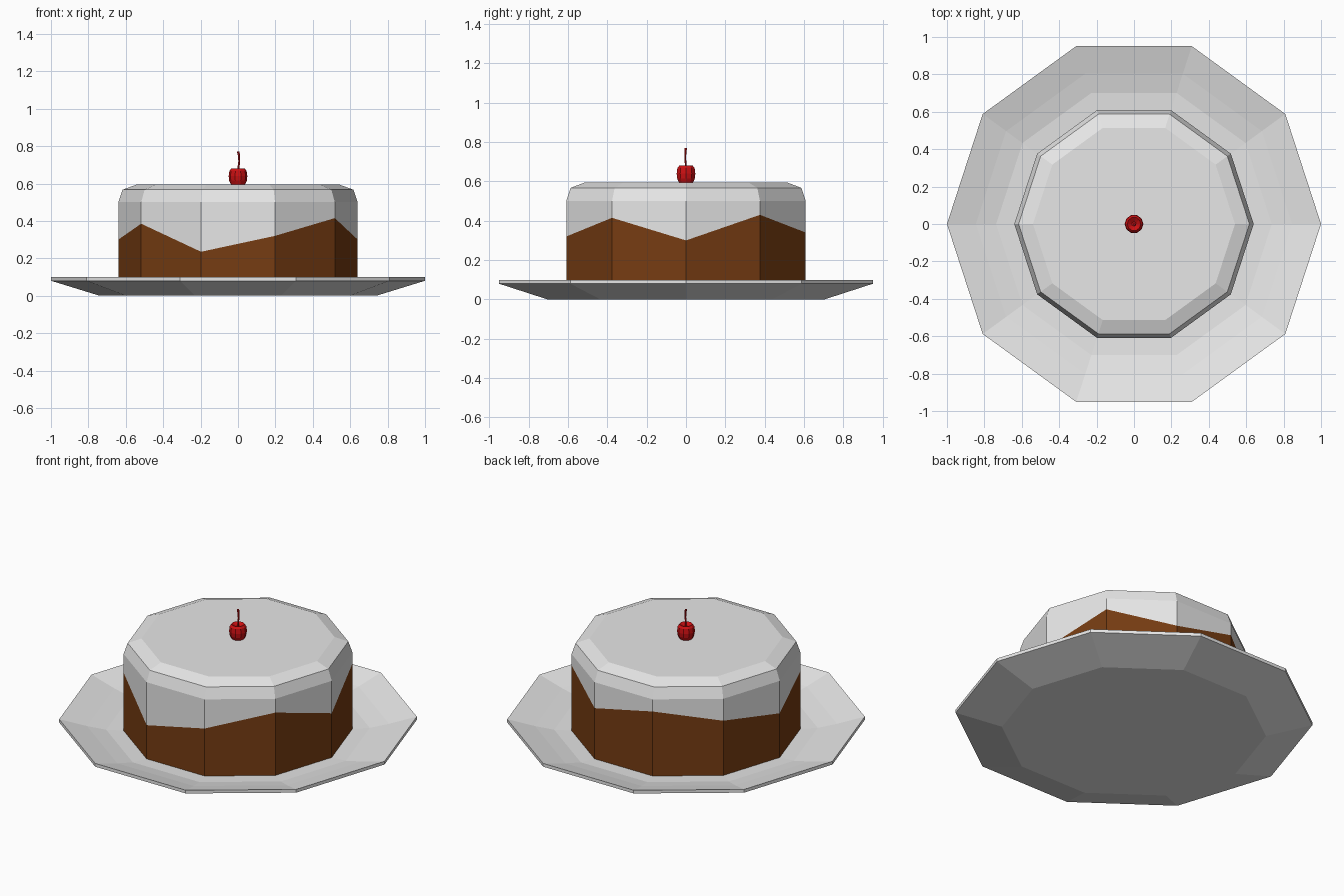
import bpy, math
from math import sin, cos, pi

if "Cube" in bpy.data.objects:
    bpy.data.objects.remove(bpy.data.objects["Cube"])


def material(name, rgb):
    m = bpy.data.materials.new(name)
    m.diffuse_color = (*rgb, 1)
    m.use_nodes = True
    m.node_tree.nodes["Principled BSDF"].inputs["Base Color"].default_value = m.diffuse_color
    return m


white = material("white", (0.8, 0.8, 0.8))
brown = material("chocolate_brown", (0.18, 0.045, 0.006))
red = material("cherry_red", (0.6, 0.005, 0.006))


def add_loft(name, rings, mats, band_mats=None):
    """Bridge equal-length rings of points and cap both ends."""
    n = len(rings[0])
    verts = [p for ring in rings for p in ring]
    faces, idx = [tuple(reversed(range(n)))], [0]
    for k in range(len(rings) - 1):
        for i in range(n):
            j = (i + 1) % n
            faces.append((k * n + i, k * n + j, (k + 1) * n + j, (k + 1) * n + i))
            idx.append(band_mats[k] if band_mats else 0)
    faces.append(tuple(range(len(verts) - n, len(verts))))
    idx.append(band_mats[-1] if band_mats else 0)
    me = bpy.data.meshes.new(name)
    me.from_pydata(verts, [], faces)
    for m in mats:
        me.materials.append(m)
    for p, i in zip(me.polygons, idx):
        p.material_index = i
    ob = bpy.data.objects.new(name, me)
    bpy.context.collection.objects.link(ob)
    return ob


def ring(r, z, n=10, cx=0, cy=0):
    """z may be one height or one height per corner."""
    zs = z if isinstance(z, list) else [z] * n
    return [(cx + r * cos(2 * pi * i / n), cy + r * sin(2 * pi * i / n), zs[i])
            for i in range(n)]


# Plate: shallow ten-sided dish
plate = [(0.74, 0), (1.0, 0.08), (1.0, 0.10), (0.845, 0.057), (0.737, 0.033), (0.60, 0.025)]
add_loft("plate", [ring(r, z) for r, z in plate], [white])

# Cake with an uneven icing edge, flush with the sponge
drip = [0.30, 0.43, 0.34, 0.425, 0.365, 0.30, 0.385, 0.235, 0.32, 0.415]
add_loft("cake", [ring(0.64, 0.025), ring(0.64, drip), ring(0.64, 0.50),
                  ring(0.617, 0.567), ring(0.54, 0.595)],
         [brown, white], [0, 1, 1, 1])

# Cherry with a dimple on top
cherry = [(0.036, 0.59), (0.047, 0.615), (0.050, 0.64), (0.046, 0.668),
          (0.036, 0.68), (0.012, 0.664)]
add_loft("cherry", [ring(r, z, 10) for r, z in cherry], [red])

# Curved stem
stem = [(0.0, 0.655, 0.005), (0.003, 0.69, 0.005), (0.007, 0.72, 0.005),
        (0.005, 0.75, 0.006), (0.001, 0.77, 0.007)]
add_loft("cherry_stem", [ring(r, z, 6, x, -x * 0.6) for x, z, r in stem], [red])
